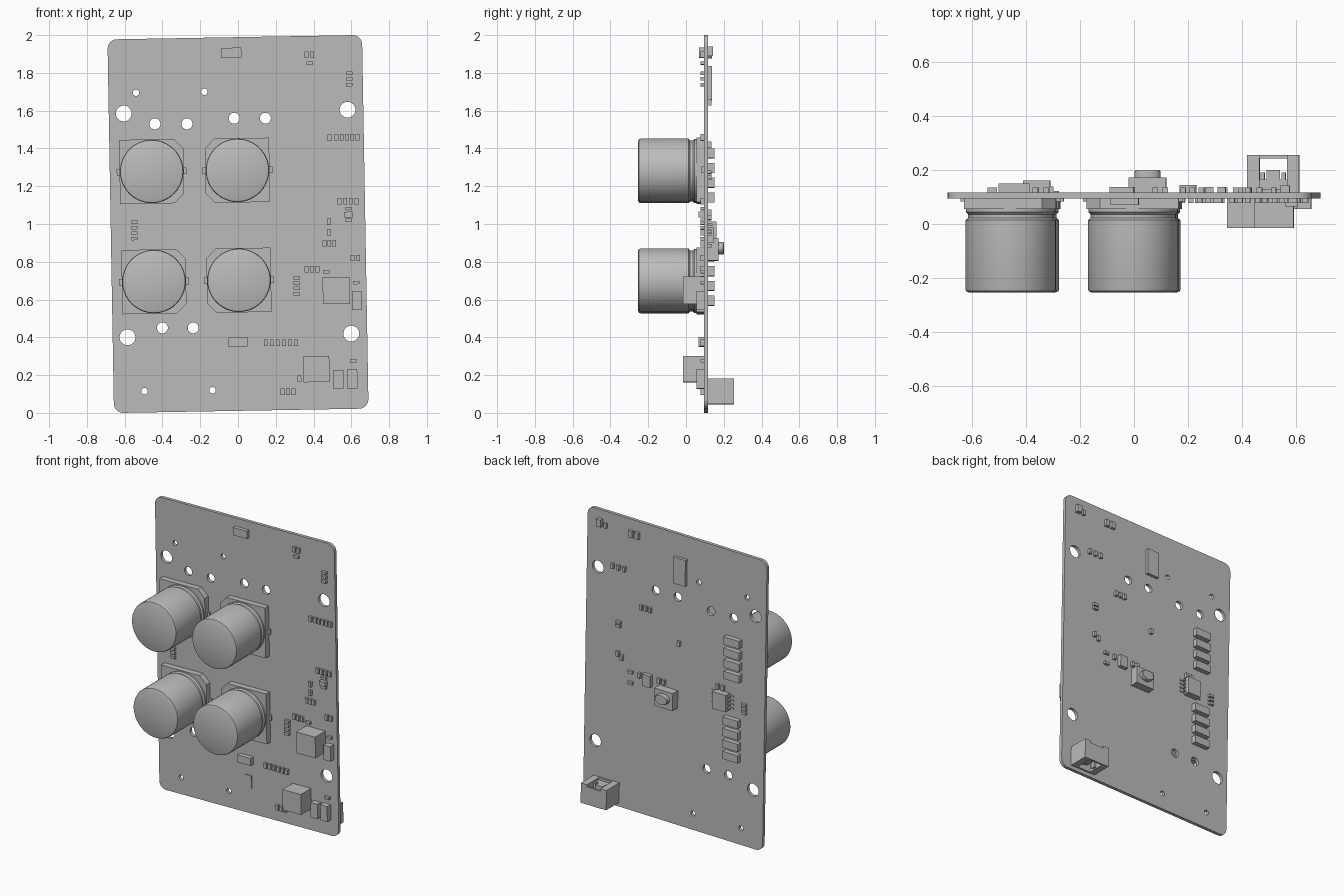
import bpy
import bmesh
from math import cos, sin, pi, radians
from mathutils import Matrix, Vector

cube = bpy.data.objects.get("Cube")
if cube:
    bpy.data.objects.remove(cube, do_unlink=True)

TILT = radians(1)            # the whole board leans slightly in its own plane
FRONT, BACK = 0.095, 0.117   # the two board faces

grey = bpy.data.materials.new("plain grey")
grey.use_nodes = True
grey.diffuse_color = (0.5, 0.5, 0.5, 1)
grey.node_tree.nodes["Principled BSDF"].inputs["Base Color"].default_value = grey.diffuse_color


def add(name, mesh, x=0, z=0):
    obj = bpy.data.objects.new(name, mesh)
    bpy.context.collection.objects.link(obj)
    obj.location = (x, 0, z)
    obj.rotation_euler.y = -TILT
    mesh.materials.clear()
    mesh.materials.append(grey)
    return obj


def finish(name, bm, x, z, smooth=False):
    bmesh.ops.recalc_face_normals(bm, faces=bm.faces)
    mesh = bpy.data.meshes.new(name)
    bm.to_mesh(mesh)
    bm.free()
    if smooth:
        mesh.shade_smooth()
        mesh.set_sharp_from_angle(angle=radians(35))
    return add(name, mesh, x, z)


def prism(name, outline, x, z, y0, y1):
    """Extrude an outline in the board plane from y0 to y1."""
    bm = bmesh.new()
    face = bm.faces.new([bm.verts.new((px, y0, pz)) for px, pz in outline])
    new = bmesh.ops.extrude_face_region(bm, geom=[face])["geom"]
    verts = [v for v in new if isinstance(v, bmesh.types.BMVert)]
    bmesh.ops.translate(bm, verts=verts, vec=(0, y1 - y0, 0))
    return finish(name, bm, x, z)


def box(name, x, z, w, h, y0, y1):
    w, h = w / 2, h / 2
    return prism(name, [(-w, -h), (w, -h), (w, h), (-w, h)], x, z, y0, y1)


def front_box(name, x, z, w, h, depth):
    return box(name, x, z, w, h, FRONT - depth, FRONT)


def back_box(name, x, z, w, h, depth):
    return box(name, x, z, w, h, BACK, BACK + depth)


def row(name, place, x, z, count, dx=0, dz=0, flat=False, depth=0.018):
    """A run of tiny chips, standing upright or lying flat."""
    w, h = (0.034, 0.018) if flat else (0.02, 0.034)
    for i in range(count):
        place(name, x + i * dx, z + i * dz, w, h, depth)


def lathe(name, profile, x, z, steps=48):
    """Turn a (radius, y) profile around the y axis."""
    bm = bmesh.new()
    verts = [bm.verts.new((r, y, 0)) for r, y in profile]
    edges = [bm.edges.new(pair) for pair in zip(verts, verts[1:])]
    bmesh.ops.spin(bm, geom=verts + edges, axis=(0, 1, 0), cent=(0, 0, 0),
                   angle=2 * pi, steps=steps)
    bmesh.ops.remove_doubles(bm, verts=bm.verts, dist=0.0005)
    return finish(name, bm, x, z, smooth=True)


# Circuit board: rounded outline with drilled holes
def arc(cx, cz, r, start, end, steps):
    return [(cx + r * cos(start + (end - start) * i / steps),
             cz + r * sin(start + (end - start) * i / steps)) for i in range(steps + 1)]


def spline(curve, points):
    s = curve.splines.new("POLY")
    s.points.add(len(points) - 1)
    for p, (px, pz) in zip(s.points, points):
        p.co = (px, pz, 0, 1)
    s.use_cyclic_u = True


curve = bpy.data.curves.new("board_outline", "CURVE")
curve.dimensions = "2D"
curve.fill_mode = "BOTH"
curve.extrude = (BACK - FRONT) / 2
radius, half_w, half_h = 0.05, 0.674, 0.989
outline = []
for i, (sx, sz) in enumerate([(1, 1), (-1, 1), (-1, -1), (1, -1)]):
    outline += arc(sx * (half_w - radius), sz * (half_h - radius), radius,
                   i * pi / 2, (i + 1) * pi / 2, 6)
turn = Matrix.Rotation(TILT, 2)
spline(curve, [turn @ Vector(p) + Vector((0, 1)) for p in outline])
mount_holes = [(-0.605, 1.585), (0.58, 1.605), (-0.585, 0.4), (0.6, 0.42)]
cable_holes = [(-0.44, 1.53), (-0.27, 1.53), (-0.02, 1.56), (0.145, 1.56),
               (-0.4, 0.45), (-0.237, 0.45)]
peg_holes = [(-0.54, 1.695), (-0.178, 1.7), (-0.495, 0.115), (-0.135, 0.12)]
for r, holes in [(0.042, mount_holes), (0.029, cable_holes), (0.017, peg_holes)]:
    for hx, hz in holes:
        spline(curve, arc(hx, hz, r, 0, 2 * pi, 24)[:-1])
helper = bpy.data.objects.new("board_outline", curve)
bpy.context.collection.objects.link(helper)
depsgraph = bpy.context.evaluated_depsgraph_get()
mesh = bpy.data.meshes.new_from_object(helper.evaluated_get(depsgraph))
bpy.data.objects.remove(helper, do_unlink=True)
mesh.transform(Matrix.Translation((0, (FRONT + BACK) / 2, 0)) @ Matrix.Rotation(pi / 2, 4, "X"))
mesh.shade_flat()
board = add("circuit_board", mesh)
board.rotation_euler.y = 0

# Large can capacitors on chamfered bases
can = [(0, -0.253), (0.156, -0.253), (0.165, -0.249), (0.168, -0.24), (0.168, 0.014),
       (0.158, 0.022), (0.158, 0.036), (0.166, 0.044), (0.166, 0.06), (0, 0.06)]
s, c = 0.17, 0.05
for cx, cz, side in [(-0.457, 1.278, 1), (-0.003, 1.284, -1),
                     (-0.445, 0.695, 1), (0.005, 0.702, -1)]:
    lathe("capacitor_can", can, cx, cz)
    base = [(-s, -s), (s - c, -s), (s, c - s), (s, s - c), (s - c, s), (-s, s)]
    prism("capacitor_base", [(side * px, pz) for px, pz in base], cx, cz, 0.055, FRONT)
    front_box("capacitor_lead", cx, cz, 0.37, 0.035, 0.012)

# Larger parts on the front
front_box("power_inductor", 0.52, 0.648, 0.143, 0.143, 0.11)
front_box("power_inductor", 0.415, 0.232, 0.138, 0.138, 0.11)
front_box("tall_capacitor", 0.63, 0.595, 0.052, 0.1, 0.04)
front_box("tall_capacitor", 0.532, 0.178, 0.052, 0.1, 0.04)
front_box("tall_capacitor", 0.606, 0.18, 0.052, 0.105, 0.04)
front_box("sense_resistor", -0.035, 1.907, 0.105, 0.052, 0.025)
front_box("sense_resistor", 0, 0.375, 0.1, 0.05, 0.03)
front_box("diode_pad", 0.015, 0.227, 0.045, 0.085, 0.006)
front_box("transistor", 0.585, 1.05, 0.045, 0.03, 0.03)

# Tiny chips on the front
f = front_box
row("upper_chip", f, 0.363, 1.897, 2, dx=0.03)
row("upper_chip", f, 0.38, 1.852, 1, flat=True)
row("corner_chip", f, 0.588, 1.738, 3, dz=0.03, flat=True)
row("signal_chip", f, 0.484, 1.457, 1)
row("signal_chip", f, 0.521, 1.459, 5, dx=0.028)
row("control_chip", f, 0.537, 1.12, 4, dx=0.03)
row("transistor_chip", f, 0.585, 1.02, 2, dz=0.062, flat=True)
row("timing_chip", f, 0.482, 0.955, 2, dz=0.058)
row("timing_chip", f, 0.458, 0.897, 3, dx=0.025)
row("left_chip", f, -0.548, 0.923, 4, dz=0.029, flat=True)
row("edge_chip", f, 0.606, 0.82, 2, dx=0.03)
row("supply_chip", f, 0.363, 0.76, 3, dx=0.029)
row("supply_chip", f, 0.468, 0.748, 1, flat=True)
row("supply_chip", f, 0.31, 0.631, 4, dz=0.028, flat=True)
row("output_chip", f, 0.627, 0.69, 1, flat=True)
row("lower_chip", f, 0.147, 0.372, 6, dx=0.032)
row("output_chip", f, 0.611, 0.276, 1, flat=True)
row("bottom_chip", f, 0.325, 0.18, 1)
row("bottom_chip", f, 0.236, 0.111, 3, dx=0.029)

# Tiny chips on the back
b = back_box
b("status_lamp", 0.56, 1.915, 0.035, 0.05, 0.025)
row("status_chip", b, 0.517, 1.905, 1)
for x in (0.325, 0.28):
    b("status_lamp", x, 1.9, 0.03, 0.045, 0.02)
row("upper_back_chip", b, 0.377, 1.645, 3, dx=0.044)
row("middle_back_chip", b, 0.182, 1.42, 3, dx=0.034)
row("side_back_chip", b, 0.419, 1.25, 2, dz=0.025, flat=True)
row("single_back_chip", b, -0.035, 1.25, 1)
row("side_back_chip", b, 0.396, 1.04, 2, dx=0.03, dz=0.02)
row("logic_back_chip", b, 0.33, 0.885, 2, dz=0.075, flat=True)
row("logic_back_chip", b, 0.263, 0.955, 1)
row("button_chip", b, 0.079, 0.958, 2, dx=0.037)
row("sensor_chip", b, -0.365, 1.037, 2, dx=0.04)
row("sensor_chip", b, -0.525, 0.91, 3, dz=0.027, flat=True)
b("small_circuit", 0.2, 0.94, 0.06, 0.08, 0.028)
b("memory_circuit", -0.045, 1.745, 0.09, 0.18, 0.02)

# Two columns of balancing resistors
for x, z in [(-0.445, 1.14), (-0.435, 0.594)]:
    for i in range(4):
        b("balance_resistor", x, z + i * 0.078, 0.115, 0.052, 0.033)

# Sensor circuit with bent leads along both sides
b("sensor_circuit", -0.36, 0.955, 0.1, 0.115, 0.045)
for i in range(4):
    z = 0.915 + i * 0.027
    b("sensor_lead", -0.36, z, 0.165, 0.011, 0.006)
    box("sensor_lead", -0.36, z, 0.125, 0.011, BACK, BACK + 0.022)

# Push button
b("button_body", 0.05, 0.865, 0.14, 0.12, 0.055)
cap = lathe("button_cap", [(0, 0.17), (0.048, 0.17), (0.048, 0.195), (0.044, 0.2), (0, 0.2)],
            0.05, 0.872, 32)
cap.scale.z = 0.7

# Cable socket, open through the middle
for x in (0.443, 0.59):
    b("socket_side", x, 0.113, 0.045, 0.135, 0.138)
box("socket_roof", 0.516, 0.105, 0.11, 0.12, 0.243, 0.255)
b("socket_floor", 0.516, 0.113, 0.11, 0.135, 0.012)
box("socket_wall", 0.516, 0.15, 0.11, 0.03, BACK, 0.165)
box("socket_tongue", 0.516, 0.125, 0.05, 0.08, BACK, 0.2)
for x in (0.477, 0.555):
    box("socket_pin", x, 0.11, 0.014, 0.12, 0.165, 0.19)
